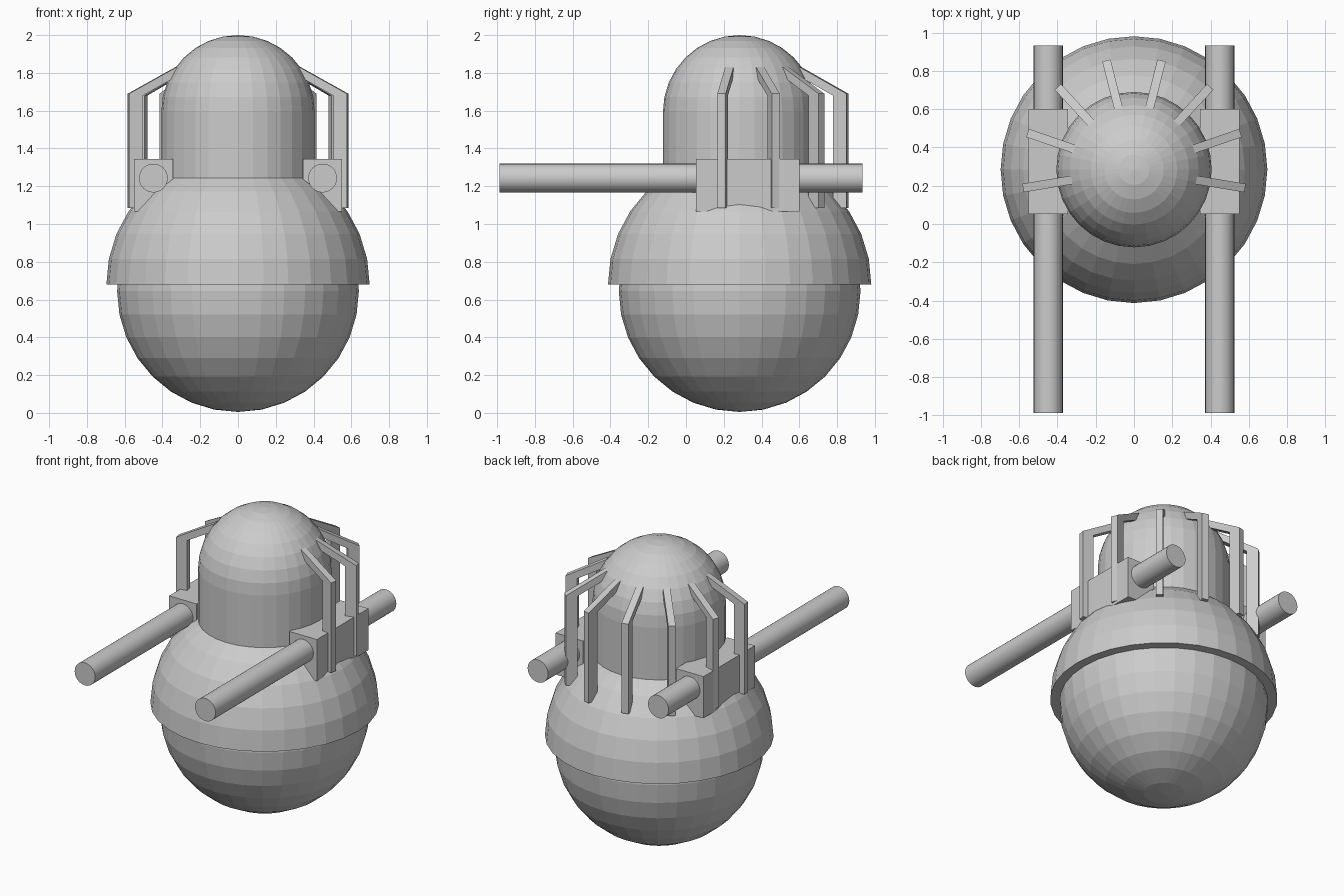
import bpy, bmesh
from math import sin, cos, pi, radians, sqrt

if "Cube" in bpy.data.objects:
    bpy.data.objects.remove(bpy.data.objects["Cube"])

CY = 0.284   # y of the body axis
SEG = 32


def finish(name, bm):
    bmesh.ops.remove_doubles(bm, verts=bm.verts, dist=1e-5)
    bmesh.ops.recalc_face_normals(bm, faces=bm.faces)
    me = bpy.data.meshes.new(name)
    bm.to_mesh(me)
    bm.free()
    ob = bpy.data.objects.new(name, me)
    bpy.context.collection.objects.link(ob)
    return ob


def lathe(name, profile):
    """Spin (radius, z) points around the vertical body axis."""
    bm = bmesh.new()
    vs = [bm.verts.new((r, CY, z)) for r, z in profile]
    es = [bm.edges.new(p) for p in zip(vs, vs[1:])]
    bmesh.ops.spin(bm, geom=vs + es, cent=(0, CY, 0), axis=(0, 0, 1),
                   angle=2 * pi, steps=SEG)
    return finish(name, bm)


def arc(r, zc, a0, a1, steps):
    angs = [radians(a0 + (a1 - a0) * i / steps) for i in range(steps + 1)]
    return [(max(r * cos(a), 0), zc + r * sin(a)) for a in angs]


# Rounded body: lower ball, overhanging upper shell, capsule head
lathe("lower_ball", arc(0.64, 0.645, -90, 90, 16))
lathe("upper_shell", [(0.6, 0.68)] + arc(0.697, 0.68, 0, 90, 8))
lathe("head", [(0, 1.15), (0.406, 1.15)] + arc(0.406, 1.594, 0, 90, 8))

# Side mounting blocks and long rods
for side, s in (("right", 1), ("left", -1)):
    bm = bmesh.new()
    bmesh.ops.create_cube(bm, size=1)
    bmesh.ops.scale(bm, vec=(0.205, 0.547, 0.28), verts=bm.verts)
    bmesh.ops.translate(bm, vec=(s * 0.4475, 0.3265, 1.205), verts=bm.verts)
    finish("mount_block_" + side, bm)

    bpy.ops.mesh.primitive_cylinder_add(
        vertices=32, radius=0.076, depth=1.921,
        location=(s * 0.448, -0.0265, 1.243), rotation=(pi / 2, 0, 0))
    bpy.context.object.name = "rod_" + side
    bpy.ops.object.shade_smooth_by_angle()

# Bent ribs fanned around the back of the head: (radius, z) outline
RIB = [(0.515, 1.085), (0.588, 1.085), (0.588, 1.69), (0.33, 1.832),
       (0.33, 1.782), (0.515, 1.68)]
HALF = 0.0225
for i in range(8):
    a = radians(-9.4 + 28.4 * i)
    bm = bmesh.new()
    rings = [[bm.verts.new((r * cos(a) - t * sin(a),
                            CY + r * sin(a) + t * cos(a), z))
              for r, z in RIB] for t in (-HALF, HALF)]
    bm.faces.new(rings[0])
    bm.faces.new(rings[1][::-1])
    for j in range(len(RIB)):
        k = (j + 1) % len(RIB)
        bm.faces.new((rings[0][j], rings[0][k], rings[1][k], rings[1][j]))
    finish("rib_%d" % (i + 1), bm)
